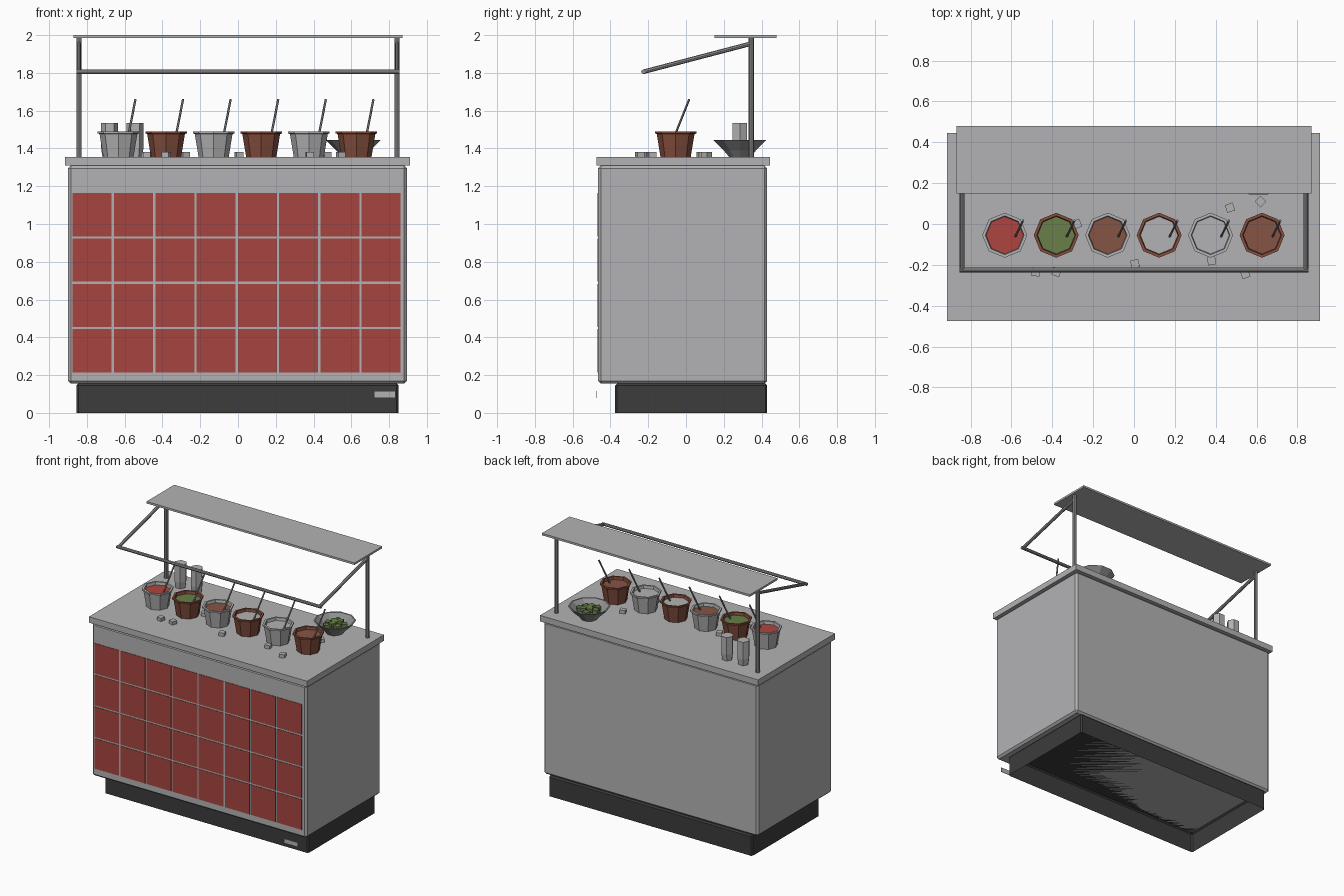
import bpy, bmesh, math, random
from mathutils import Vector, Matrix

random.seed(4)
cube = bpy.data.objects.get("Cube")
if cube:
    bpy.data.objects.remove(cube, do_unlink=True)


def material(name, rgb):
    m = bpy.data.materials.new(name)
    m.use_nodes = True
    col = (*rgb, 1)
    m.diffuse_color = col
    m.node_tree.nodes["Principled BSDF"].inputs["Base Color"].default_value = col
    return m


STEEL = material("light steel", (0.45, 0.45, 0.46))
RAIL = material("rail steel", (0.28, 0.28, 0.28))
PLINTH = material("charcoal", (0.045, 0.045, 0.045))
TILE = material("tile red", (0.38, 0.06, 0.05))
CLAY = material("terracotta", (0.23, 0.075, 0.045))
SALSA = material("salsa red", (0.42, 0.06, 0.05))
GREEN = material("leaf green", (0.14, 0.21, 0.065))
BEAN = material("bean brown", (0.24, 0.09, 0.06))


def finish(name, bm, mat, bevel=0):
    me = bpy.data.meshes.new(name)
    bm.to_mesh(me)
    bm.free()
    me.materials.append(mat)
    ob = bpy.data.objects.new(name, me)
    bpy.context.scene.collection.objects.link(ob)
    if bevel:
        mod = ob.modifiers.new("Bevel", "BEVEL")
        mod.width, mod.segments = bevel, 1
    return ob


def box(name, lo, hi, mat, bevel=0, turn=0, open_bottom=False):
    lo, hi = Vector(lo), Vector(hi)
    bm = bmesh.new()
    m = (Matrix.Translation((lo + hi) / 2) @ Matrix.Rotation(turn, 4, "Z")
         @ Matrix.Diagonal((*(hi - lo), 1)))
    bmesh.ops.create_cube(bm, size=1, matrix=m)
    if open_bottom:
        bm.normal_update()
        under = [f for f in bm.faces if f.normal.z < -0.9]
        bmesh.ops.delete(bm, geom=under, context="FACES_ONLY")
    return finish(name, bm, mat, bevel)


def rod(name, a, b, radius, mat, sides=8):
    a, b = Vector(a), Vector(b)
    bm = bmesh.new()
    m = Matrix.Translation((a + b) / 2) @ (b - a).to_track_quat("Z", "Y").to_matrix().to_4x4()
    bmesh.ops.create_cone(bm, cap_ends=True, segments=sides, radius1=radius,
                          radius2=radius, depth=(b - a).length, matrix=m)
    return finish(name, bm, mat)


def lathe(name, centre, profile, sides, mat):
    """Turn a (radius, height) profile into a faceted vessel, closing both ends."""
    bm = bmesh.new()
    rings = []
    for r, z in profile:
        rings.append([bm.verts.new(Vector(centre) + Vector((
            r * math.cos(math.tau * i / sides), r * math.sin(math.tau * i / sides), z)))
            for i in range(sides)])
    for low, high in zip(rings, rings[1:]):
        for i in range(sides):
            j = (i + 1) % sides
            bm.faces.new((low[i], low[j], high[j], high[i]))
    bm.faces.new(rings[0][::-1])
    bm.faces.new(rings[-1])
    return finish(name, bm, mat)


# Cabinet
TOP = 1.355
box("plinth", (-0.855, -0.375, 0), (0.85, 0.43, 0.155), PLINTH, 0.01, open_bottom=True)
box("cabinet_body", (-0.9, -0.465, 0.155), (0.895, 0.43, 1.31), STEEL, 0.015)
box("countertop", (-0.915, -0.475, 1.31), (0.91, 0.445, TOP), STEEL)
box("vent_plate", (0.72, -0.476, 0.08), (0.835, -0.473, 0.115), STEEL)

# Front tiles
PITCH_X, PITCH_Z, GAP = 0.2185, 0.24, 0.012
for col in range(8):
    for row in range(4):
        x, z = -0.875 + col * PITCH_X, 0.215 + row * PITCH_Z
        box("front_tile", (x, -0.468, z),
            (x + PITCH_X - GAP, -0.464, z + PITCH_Z - GAP), TILE)

# Guard frame and top shelf
for side, label in ((-1, "right"), (1, "left")):
    x = side * 0.842
    rod(label + "_post", (x, 0.345, TOP), (x, 0.345, 1.987), 0.014, RAIL)
    rod(label + "_arm", (x, 0.345, 1.955), (x, -0.225, 1.806), 0.012, RAIL)
rod("front_rail", (-0.855, -0.225, 1.806), (0.855, -0.225, 1.806), 0.012, RAIL)
box("top_shelf", (-0.87, 0.15, 1.985), (0.87, 0.48, 2.0), STEEL)

# Sauce pots with fillings and spoons
fillings = (SALSA, GREEN, BEAN, STEEL, STEEL, BEAN)
for i, filling in enumerate(fillings):
    x, y = -0.633 + i * 0.252, -0.055
    lathe("sauce_pot", (x, y, TOP),
          ((0.08, 0), (0.1, 0.122), (0.11, 0.124), (0.11, 0.135),
           (0.095, 0.135), (0.088, 0.09)), 8, CLAY if i % 2 else STEEL)
    lathe("sauce_filling", (x, y, TOP), ((0.086, 0.1), (0.0915, 0.114)), 8, filling)
    rod("spoon", (x + 0.045, -0.075, 1.43), (x + 0.09, 0.017, 1.66), 0.006, RAIL, 6)

# Salad bowl with chopped greens
BX, BY = 0.61, 0.285
lathe("salad_bowl", (BX, BY, TOP),
      ((0.06, 0), (0.09, 0.035), (0.147, 0.09), (0.137, 0.09), (0.08, 0.04)), 10, RAIL)
for i in range(9):
    a = i * 2.4
    r = 0.024 * math.sqrt(i)
    x, y, z = BX + r * math.cos(a), BY + r * math.sin(a), TOP + 0.045 + (0.012 if i < 4 else 0)
    box("chopped_green", (x - 0.02, y - 0.02, z), (x + 0.02, y + 0.02, z + 0.03),
        GREEN, turn=random.random() * 3)

# Cups
for x in (-0.68, -0.545):
    lathe("cup", (x, BY, TOP), ((0.038, 0), (0.045, 0.05), (0.045, 0.18)), 6, STEEL)

# Loose cubes on the counter
for x, y in ((0.47, 0.08), (0.62, 0.11), (-0.28, 0), (0.005, -0.195),
             (0.38, -0.18), (0.545, -0.245), (-0.48, -0.235), (-0.38, -0.235)):
    box("loose_cube", (x - 0.02, y - 0.02, TOP), (x + 0.02, y + 0.02, TOP + 0.025),
        STEEL, turn=random.random() * 1.5)
